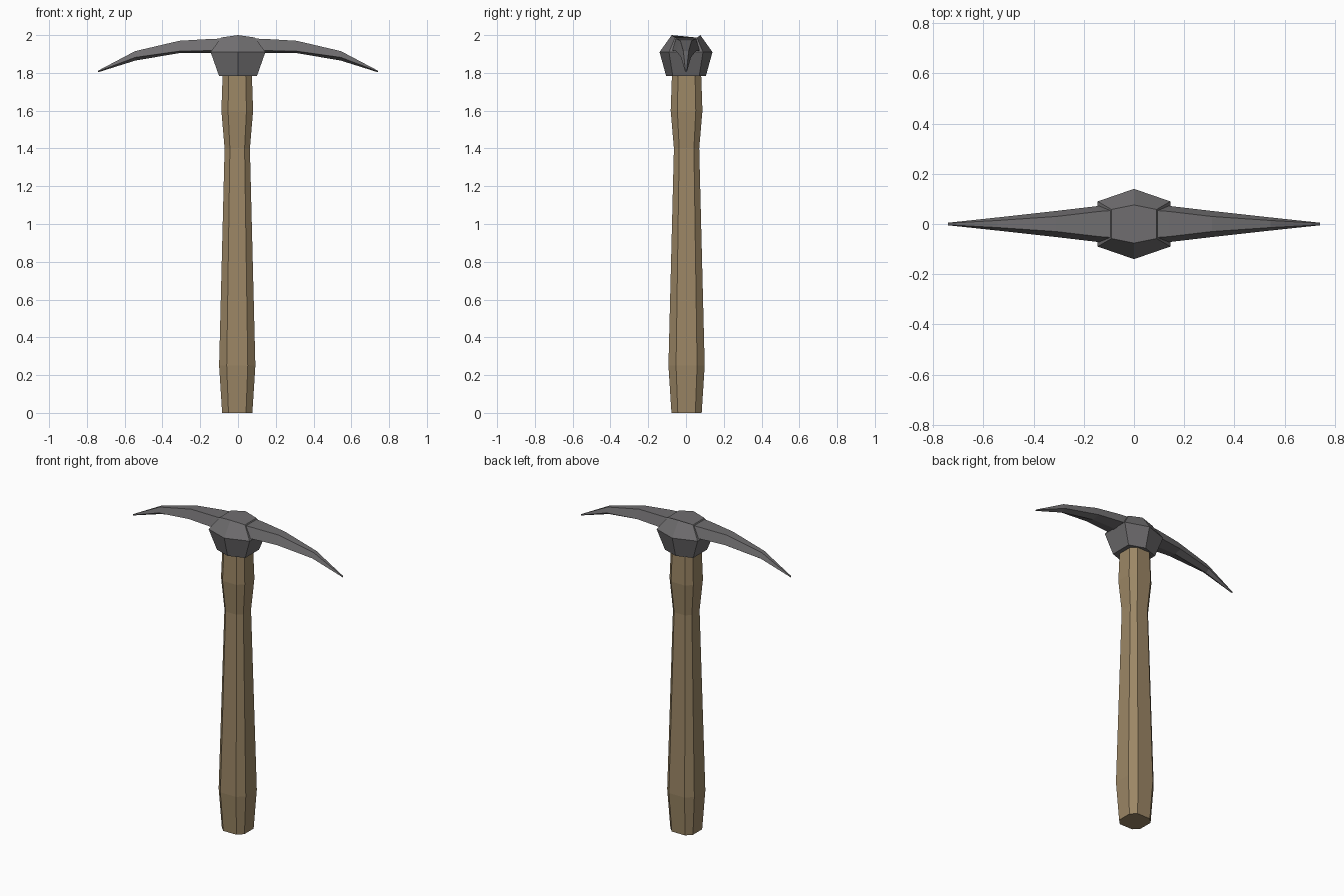
import bpy, bmesh

if "Cube" in bpy.data.objects:
    bpy.data.objects.remove(bpy.data.objects["Cube"])


def material(name, color):
    m = bpy.data.materials.new(name)
    m.diffuse_color = (*color, 1)
    m.use_nodes = True
    m.node_tree.nodes["Principled BSDF"].inputs["Base Color"].default_value = m.diffuse_color
    return m


def loft(name, rings, mat):
    """Skin a closed, flat-shaded solid through rings of equal point count."""
    bm = bmesh.new()
    loops = [[bm.verts.new(p) for p in r] for r in rings]
    for a, b in zip(loops, loops[1:]):
        for i in range(len(a)):
            j = (i + 1) % len(a)
            bm.faces.new((a[i], a[j], b[j], b[i]))
    bm.faces.new(loops[0][::-1])
    bm.faces.new(loops[-1])
    bmesh.ops.recalc_face_normals(bm, faces=bm.faces)
    mesh = bpy.data.meshes.new(name)
    bm.to_mesh(mesh)
    bm.free()
    mesh.materials.append(mat)
    ob = bpy.data.objects.new(name, mesh)
    bpy.context.collection.objects.link(ob)
    return ob


wood = material("wood", (0.33, 0.24, 0.13))
iron = material("iron", (0.16, 0.155, 0.16))


# Handle: square with chamfered corners, swelling at grip and neck
def octagon(r, z):
    c = r * 0.58
    pts = [(c, -r), (r, -c), (r, c), (c, r), (-c, r), (-r, c), (-r, -c), (-c, -r)]
    return [(x - 0.004, y + 0.003, z) for x, y in pts]


loft("handle", [octagon(r, z) for r, z in
                [(0.08, 0), (0.096, 0.25), (0.067, 1.4), (0.084, 1.6), (0.077, 1.8)]], wood)


# Head block: hexagonal collar, narrow below, arched on top
def hexagon(x, y, ridge, z, ridge_z):
    return [(x, -y, z), (x, y, z), (0, ridge, ridge_z),
            (-x, y, z), (-x, -y, z), (0, -ridge, ridge_z)]


loft("head_block", [hexagon(0.10, 0.07, 0.105, 1.783, 1.783),
                    hexagon(0.145, 0.09, 0.14, 1.91, 1.91),
                    hexagon(0.09, 0.058, 0.076, 1.987, 2.0)], iron)

# Pick blades: flat-topped, keeled section tapering to a point
# station: x, top half width, side half width, top z, side z, keel z
stations = [(0.06, 0.056, 0.08, 1.982, 1.918, 1.90),
            (0.14, 0.05, 0.072, 1.98, 1.918, 1.905),
            (0.31, 0.03, 0.052, 1.97, 1.915, 1.905),
            (0.545, 0.014, 0.026, 1.915, 1.882, 1.865),
            (0.742, 0.003, 0.005, 1.811, 1.807, 1.803)]
for side, label in ((1, "right"), (-1, "left")):
    rings = [[(side * x, -t, zt), (side * x, t, zt), (side * x, m, zm),
              (side * x, 0, zk), (side * x, -m, zm)]
             for x, t, m, zt, zm, zk in stations]
    loft("pick_blade_" + label, rings, iron)
